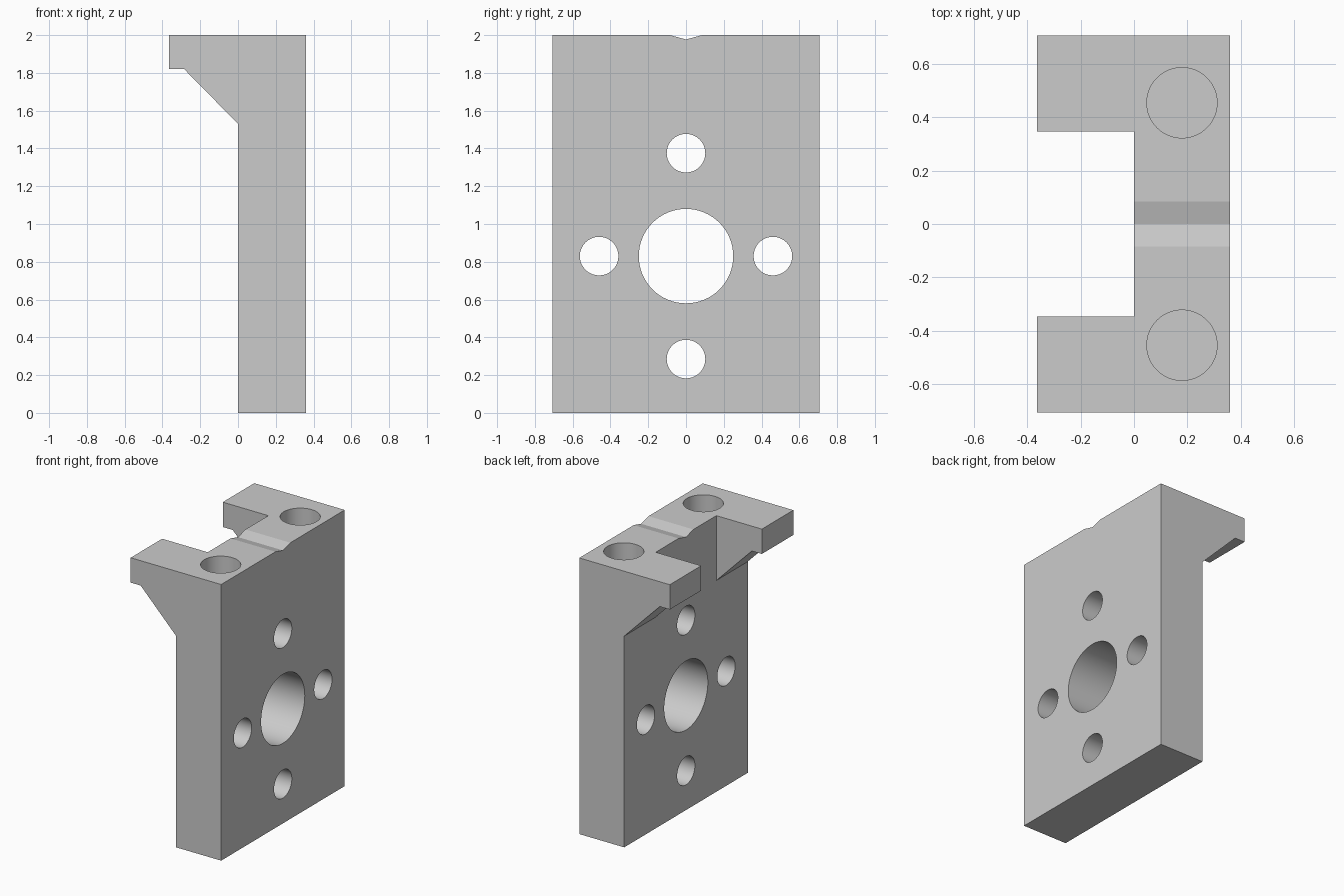
import bpy
import bmesh
import math
from mathutils import Matrix, Vector

cube = bpy.data.objects.get("Cube")
if cube:
    bpy.data.objects.remove(cube, do_unlink=True)

# Single plain grey
grey = bpy.data.materials.new("plain grey")
grey.use_nodes = True
colour = (0.6, 0.6, 0.6, 1)
grey.diffuse_color = colour
grey.node_tree.nodes["Principled BSDF"].inputs["Base Color"].default_value = colour


def add_object(name, bm):
    bmesh.ops.recalc_face_normals(bm, faces=bm.faces)
    mesh = bpy.data.meshes.new(name)
    bm.to_mesh(mesh)
    bm.free()
    mesh.materials.append(grey)
    obj = bpy.data.objects.new(name, mesh)
    bpy.context.collection.objects.link(obj)
    return obj


def prism(name, points, along):
    """Extrude a closed outline along a vector."""
    bm = bmesh.new()
    face = bm.faces.new([bm.verts.new(p) for p in points])
    made = bmesh.ops.extrude_face_region(bm, geom=[face])["geom"]
    verts = [v for v in made if isinstance(v, bmesh.types.BMVert)]
    bmesh.ops.translate(bm, verts=verts, vec=Vector(along))
    return add_object(name, bm)


def cylinder(name, centre, radius, depth, axis="Z"):
    bm = bmesh.new()
    turn = Matrix.Rotation(math.pi / 2, 4, "Y") if axis == "X" else Matrix()
    bmesh.ops.create_cone(bm, cap_ends=True, segments=64, radius1=radius,
                          radius2=radius, depth=depth,
                          matrix=Matrix.Translation(centre) @ turn)
    return add_object(name, bm)


def cut(target, cutter):
    mod = target.modifiers.new("cut", "BOOLEAN")
    mod.operation = "DIFFERENCE"
    mod.solver = "EXACT"
    mod.object = cutter
    bpy.context.view_layer.objects.active = target
    bpy.ops.object.modifier_apply(modifier=mod.name)
    bpy.data.objects.remove(cutter, do_unlink=True)


# Upright plate with overhanging, gusseted top
half = 0.707
outline = [(0.36, 0), (0.36, 2), (-0.365, 2), (-0.365, 1.82),
           (-0.285, 1.82), (0, 1.53), (0, 0)]
bracket = prism("mounting_bracket", [(x, -half, z) for x, z in outline],
                (0, 2 * half, 0))

# Gap that splits the overhang into two arms
gap = [(-0.5, 1.4), (0, 1.4), (0, 2.1), (-0.5, 2.1)]
cut(bracket, prism("gap_cutter", [(x, -0.347, z) for x, z in gap], (0, 0.694, 0)))

# Shallow V groove across the top edge
groove = [(-0.085, 2), (0, 1.977), (0.085, 2), (0.085, 2.1), (-0.085, 2.1)]
cut(bracket, prism("groove_cutter", [(-0.1, y, z) for y, z in groove], (0.6, 0, 0)))

# Central bore and four screw holes through the plate
hub = 0.83
cut(bracket, cylinder("bore_cutter", (0.18, 0, hub), 0.25, 1, "X"))
for y, z in [(0.46, hub), (-0.46, hub), (0, hub + 0.545), (0, hub - 0.545)]:
    cut(bracket, cylinder("screw_cutter", (0.18, y, z), 0.102, 1, "X"))

# Blind holes sunk into the top
sink = 0.5
for side in (-1, 1):
    cut(bracket, cylinder("top_cutter", (0.18, side * 0.455, 2), 0.132, 2 * sink))

bpy.ops.object.select_all(action="DESELECT")
bracket.select_set(True)
bpy.context.view_layer.objects.active = bracket
bpy.ops.object.shade_smooth_by_angle(angle=math.radians(10))
